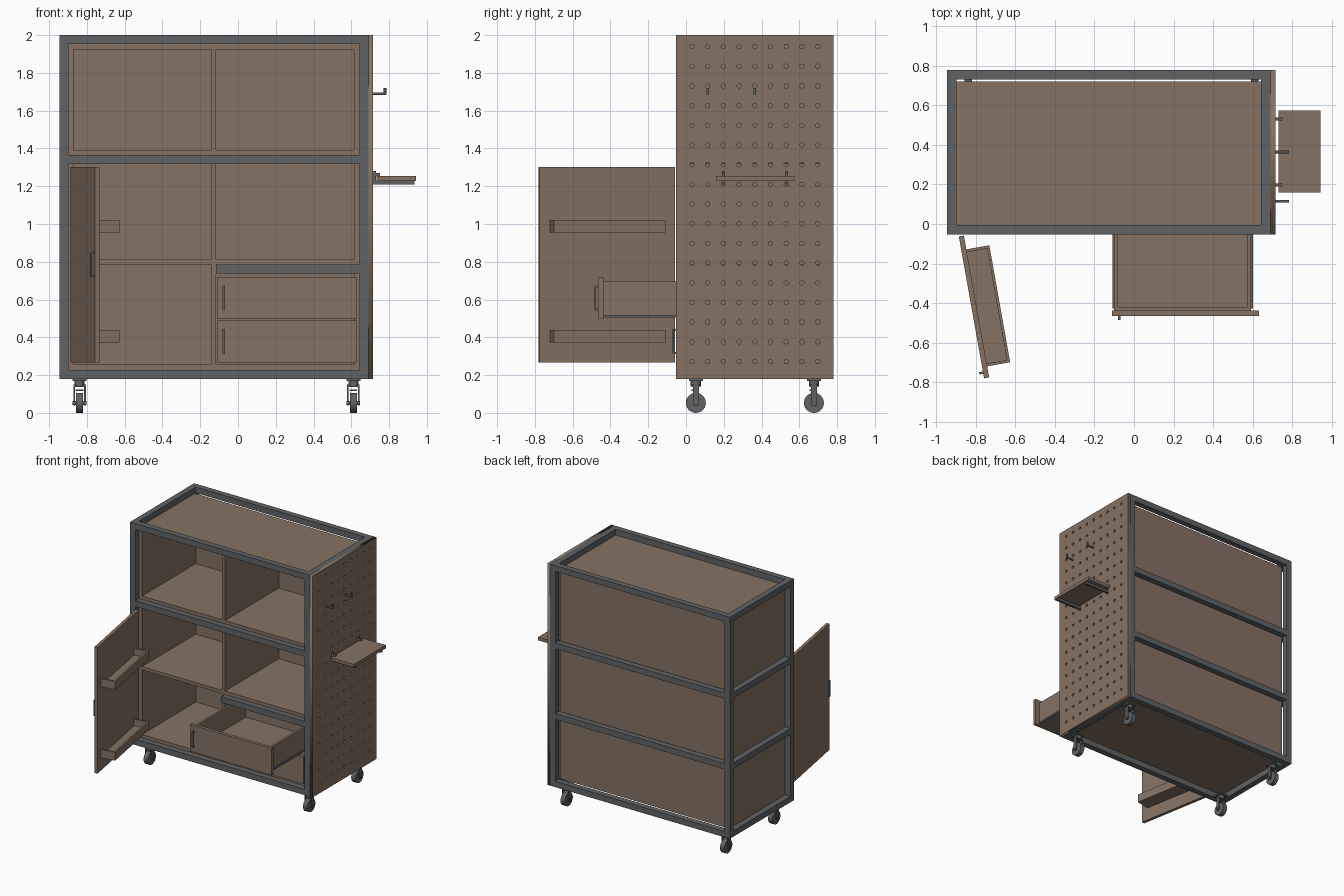
import bpy, bmesh, math
from mathutils import Matrix, Vector

if "Cube" in bpy.data.objects:
    bpy.data.objects.remove(bpy.data.objects["Cube"])


def material(name, rgb):
    m = bpy.data.materials.new(name)
    m.diffuse_color = (*rgb, 1)
    m.use_nodes = True
    m.node_tree.nodes["Principled BSDF"].inputs["Base Color"].default_value = m.diffuse_color
    return m


WOOD = material("brown wood", (0.235, 0.168, 0.122))
STEEL = material("grey steel", (0.118, 0.123, 0.128))
I = Matrix.Identity(4)


def finish(name, bm, mat):
    me = bpy.data.meshes.new(name)
    bm.to_mesh(me)
    bm.free()
    ob = bpy.data.objects.new(name, me)
    bpy.context.collection.objects.link(ob)
    me.materials.append(mat)
    return ob


def boxes(name, spans, mat, matrix=I):
    """One object from boxes given as (x0, x1, y0, y1, z0, z1)."""
    bm = bmesh.new()
    for x0, x1, y0, y1, z0, z1 in spans:
        m = Matrix.Translation(((x0 + x1) / 2, (y0 + y1) / 2, (z0 + z1) / 2))
        m = m @ Matrix.Diagonal((x1 - x0, y1 - y0, z1 - z0, 1))
        bmesh.ops.create_cube(bm, size=1, matrix=matrix @ m)
    return finish(name, bm, mat)


def rods(name, segs, mat, sides=12):
    """One object from cylinders given as (start, end, radius)."""
    bm = bmesh.new()
    for a, b, r in segs:
        a, b = Vector(a), Vector(b)
        rot = (b - a).to_track_quat('Z', 'Y').to_matrix().to_4x4()
        bmesh.ops.create_cone(bm, cap_ends=True, segments=sides, radius1=r, radius2=r,
                              depth=(b - a).length, matrix=Matrix.Translation((a + b) / 2) @ rot)
    ob = finish(name, bm, mat)
    bpy.context.view_layer.objects.active = ob
    bpy.ops.object.select_all(action='DESELECT')
    ob.select_set(True)
    bpy.ops.object.shade_smooth_by_angle(angle=math.radians(40))
    return ob


# Main dimensions: outer frame, tube width, inner opening
X0, X1, Y0, Y1, Z0, Z1, T = -0.945, 0.69, -0.052, 0.78, 0.18, 2.0, 0.048
A0, A1, B0, B1 = X0 + T, X1 - T, Y0 + T, Y1 - T
P = 0.027                 # board thickness
BACK = 0.722              # rear edge of the boards
MID, LOW = 1.318, 0.738   # undersides of the middle rails

# Steel frame
boxes("frame_posts", [(x, x + T, y, y + T, Z0, Z1) for x in (X0, A1) for y in (Y0, B1)], STEEL)
rails = []
for z in (Z0, LOW, MID, Z1 - T):
    front_start = -0.116 if z == LOW else A0
    rails.append((front_start, A1, Y0, B0, z, z + T))
    rails.append((A0, A1, B1, Y1, z, z + T))
    rails += [(x, x + T, B0, B1, z, z + T) for x in (X0, A1)]
boxes("frame_rails", rails, STEEL)

# Cabinet boards
bot, top = Z0 + T, Z1 - T
boxes("side_panels", [(A0, A0 + P, B0, BACK, bot, top), (A1 - P, A1, B0, BACK, bot, top)], WOOD)
boxes("back_panel", [(A0 + P, A1 - P, BACK - P, BACK, bot, top)], WOOD)
inner = (A0 + P, A1 - P, B0, BACK - P)
boxes("bottom_panel", [(*inner, bot, bot + P)], WOOD)
boxes("top_panel", [(*inner, top - P, top)], WOOD)
boxes("middle_shelf", [(*inner, MID + T, MID + T + P)], WOOD)
D0, D1 = -0.143, -0.116
boxes("divider", [(D0, D1, B0, BACK - P, bot + P, MID + T),
                  (D0, D1, B0, BACK - P, MID + T + P, top - P)], WOOD)
boxes("lower_shelves", [(A0 + P, D0, B0, BACK - P, LOW + T, LOW + T + P),
                        (D1, A1 - P, B0, BACK - P, LOW + T, LOW + T + P)], WOOD)

# Pegboard with drilled holes
cu = bpy.data.curves.new("pegboard", 'CURVE')
cu.dimensions, cu.fill_mode, cu.extrude = '2D', 'BOTH', 0.0125


def loop(points):
    s = cu.splines.new('POLY')
    s.points.add(len(points) - 1)
    for p, (u, v) in zip(s.points, points):
        p.co = (u, v, 0, 1)
    s.use_cyclic_u = True


loop([(Y0, Z0), (Y1, Z0), (Y1, Z1), (Y0, Z1)])
for i in range(9):
    for j in range(17):
        cy, cz = 0.031 + i * 0.0833, 0.272 + j * 0.1042
        loop([(cy + 0.0115 * math.cos(k * math.tau / 12), cz + 0.0115 * math.sin(k * math.tau / 12))
              for k in range(12)])
peg = bpy.data.objects.new("pegboard", cu)
bpy.context.collection.objects.link(peg)
cu.materials.append(WOOD)
peg.matrix_world = Matrix(((0, 0, 1, X1 + 0.0125), (1, 0, 0, 0), (0, 1, 0, 0), (0, 0, 0, 1)))
bpy.ops.object.select_all(action='DESELECT')
peg.select_set(True)
bpy.context.view_layer.objects.active = peg
bpy.ops.object.convert(target='MESH')
PX = X1 + 0.025

# Hooks and small shelf on the pegboard
for y in (0.115, 0.364):
    rods("peg_hook", [((PX - 0.02, y, 1.69), (0.783, y, 1.69), 0.007),
                      ((0.778, y, 1.685), (0.778, y, 1.72), 0.007)], STEEL)
boxes("peg_shelf", [(0.732, 0.943, 0.159, 0.575, 1.228, 1.254)], WOOD)
for y in (0.198, 0.531):
    boxes("shelf_bracket", [(PX, 0.73, y - 0.008, y + 0.008, 1.208, 1.28),
                            (PX, 0.935, y - 0.008, y + 0.008, 1.208, 1.228),
                            (0.73, 0.752, y - 0.008, y + 0.008, 1.254, 1.27)], STEEL)


def handle(name, x, y, z0, z1, matrix=I, sideways=False):
    """Bar pull on two posts, standing out along -y (or -x)."""
    spans = []
    for a, b, c, d in ((0.012, 0.02, z0, z1), (0, 0.012, z0, z0 + 0.01), (0, 0.012, z1 - 0.01, z1)):
        if sideways:
            spans.append((x - b, x - a, y - 0.006, y + 0.006, c, d))
        else:
            spans.append((x - 0.006, x + 0.006, y - b, y - a, c, d))
    boxes(name, spans, STEEL, matrix)


# Drawers, the upper one pulled out
for name, y, z in (("upper_drawer", -0.465, 0.497), ("lower_drawer", Y0, 0.267)):
    f, e, w = y + P, y + 0.7, 0.018
    boxes(name + "_front", [(-0.112, 0.631, y, f, z, z + 0.221)], WOOD)
    x0, x1, b, h = -0.1, 0.592, z + 0.012, z + 0.2
    boxes(name + "_box", [(x0, x1, f, e, b, b + 0.015),
                          (x0, x0 + w, f, e, b + 0.015, h), (x1 - w, x1, f, e, b + 0.015, h),
                          (x0 + w, x1 - w, f, f + w, b + 0.015, h),
                          (x0 + w, x1 - w, e - w, e, b + 0.015, h)], WOOD)
    boxes(name + "_slides", [(x0 - 0.01, x0, f + 0.01, e, z + 0.008, z + 0.022),
                             (x1, x1 + 0.01, f + 0.01, e, z + 0.008, z + 0.022)], STEEL)
    handle(name + "_handle", -0.075, y, z + 0.045, z + 0.178)

# Open door with two trays on its inner face
DOOR = Matrix.Translation((-0.886, -0.063, 0)) @ Matrix.Rotation(math.radians(10.1), 4, 'Z')
boxes("door", [(0, 0.026, -0.729, 0, 0.266, 1.302)], WOOD, DOOR)
handle("door_handle", 0, -0.7, 0.72, 0.85, DOOR, True)
for z in (0.372, 0.954):
    x0, x1, y0, y1, w = 0.026, 0.144, -0.672, -0.071, 0.014
    boxes("door_tray", [(x0, x1, y0, y1, z, z + w), (x1 - w, x1, y0, y1, z + w, z + 0.068),
                        (x0, x1 - w, y0, y0 + w, z + w, z + 0.068),
                        (x0, x1 - w, y1 - w, y1, z + w, z + 0.068)], WOOD, DOOR)

# Casters
for x in (-0.839, 0.611):
    for y in (0.052, 0.677):
        rods("caster_wheel", [((x - 0.019, y, 0.053), (x + 0.019, y, 0.053), 0.053)], STEEL, 32)
        rods("caster_axle", [((x - 0.036, y, 0.053), (x + 0.036, y, 0.053), 0.01)], STEEL)
        rods("caster_swivel", [((x, y, 0.14), (x, y, 0.17), 0.027)], STEEL, 20)
        boxes("caster_fork", [(x - 0.033, x - 0.025, y - 0.016, y + 0.016, 0.04, 0.145),
                              (x + 0.025, x + 0.033, y - 0.016, y + 0.016, 0.04, 0.145),
                              (x - 0.033, x + 0.033, y - 0.02, y + 0.02, 0.137, 0.15),
                              (x - 0.037, x + 0.037, y - 0.037, y + 0.037, 0.168, 0.18)], STEEL)
        boxes("caster_brake", [(x - 0.02, x + 0.02, y - 0.022, y, 0.115, 0.124)], STEEL)
